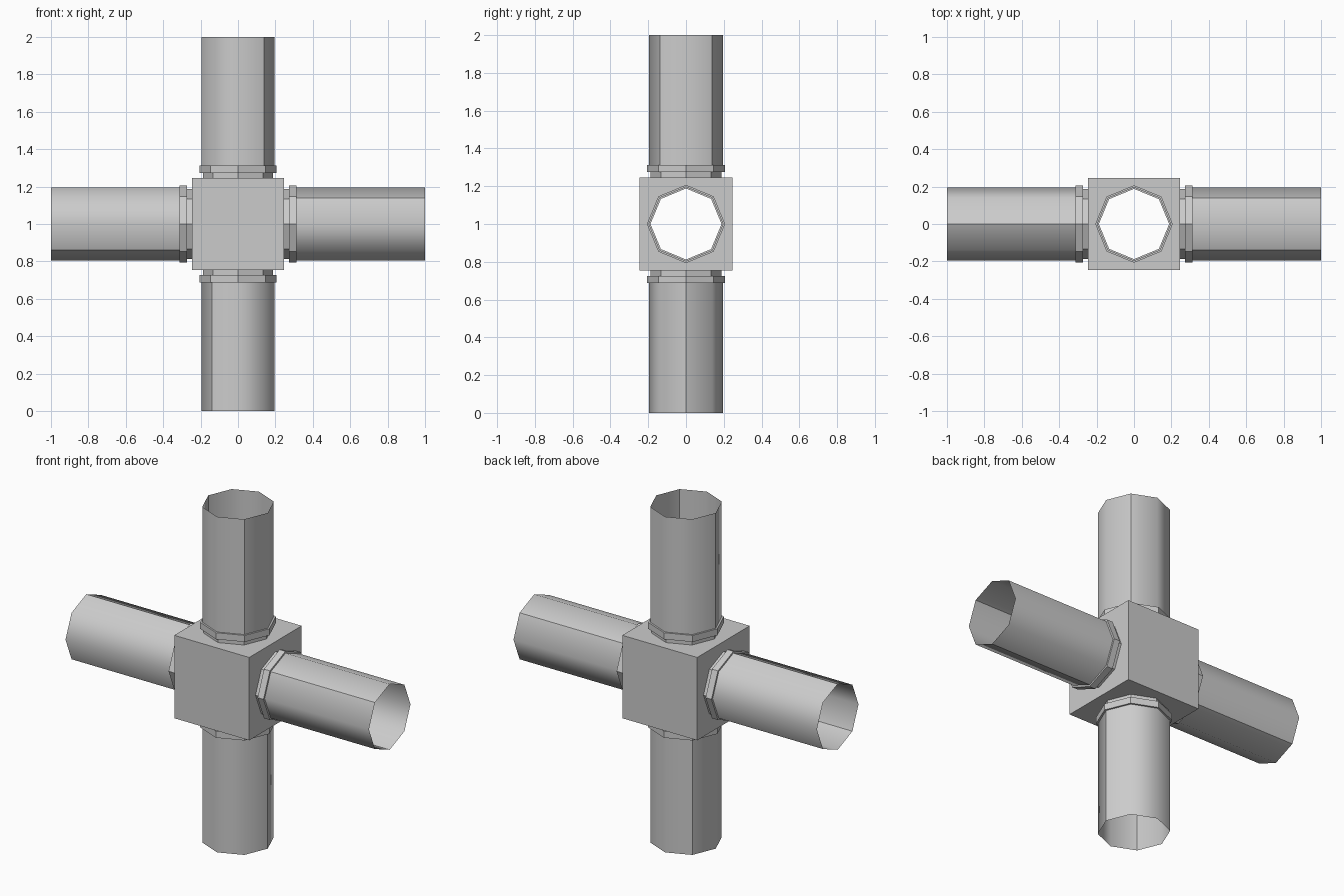
import bpy, bmesh, math

if "Cube" in bpy.data.objects:
    bpy.data.objects.remove(bpy.data.objects["Cube"])

BOX = 0.247                      # half size of the central block
R_NECK, R_COLLAR, R_TUBE = 0.188, 0.207, 0.196
CENTRE_Z = 1.0


# each direction: mapping from a local "up" arm to world, and whether it mirrors
ARMS = {
    "top":    (lambda x, y, h: (x, y, h), False),
    "bottom": (lambda x, y, h: (-x, y, -h), False),
    "right":  (lambda x, y, h: (h, y, x), True),
    "left":   (lambda x, y, h: (-h, y, -x), True),
}


def ring(bm, place, r, h, square=False):
    verts = []
    for k in range(8):
        c, s = math.cos(k * math.pi / 4), math.sin(k * math.pi / 4)
        f = r / max(abs(c), abs(s)) if square else r
        x, y, z = place(c * f, s * f, h)
        verts.append(bm.verts.new((x, y, z + CENTRE_Z)))
    return verts


def bridge(bm, a, b, mirrored, smooth=False):
    for k in range(8):
        j = (k + 1) % 8
        quad = [a[k], a[j], b[j], b[k]]
        f = bm.faces.new(quad[::-1] if mirrored else quad)
        f.smooth = smooth


def finish(bm, name):
    mesh = bpy.data.meshes.new(name)
    bm.to_mesh(mesh)
    bm.free()
    obj = bpy.data.objects.new(name, mesh)
    bpy.context.collection.objects.link(obj)
    return obj


# central block: four pierced sides, plain front and back
bm = bmesh.new()
for place, mirrored in ARMS.values():
    bridge(bm, ring(bm, place, BOX, BOX, True), ring(bm, place, R_NECK, BOX), mirrored)
for s in (-1, 1):
    pts = [(-BOX, -BOX), (0, -BOX), (BOX, -BOX), (BOX, 0),
           (BOX, BOX), (0, BOX), (-BOX, BOX), (-BOX, 0)]
    vs = [bm.verts.new((x, s * BOX, z + CENTRE_Z)) for x, z in pts]
    bm.faces.new(vs if s < 0 else vs[::-1])
bmesh.ops.remove_doubles(bm, verts=bm.verts, dist=1e-4)
finish(bm, "junction_block")

# arms: neck, stepped collar, open thin tube
PROFILE = [(R_NECK, BOX), (R_NECK, 0.274), (R_COLLAR, 0.274),
           (R_COLLAR, 0.313), (R_TUBE, 0.313), (R_TUBE, 1.0)]
for name, (place, mirrored) in ARMS.items():
    bm = bmesh.new()
    rings = [ring(bm, place, r, h) for r, h in PROFILE]
    for i, (a, b) in enumerate(zip(rings, rings[1:])):
        bridge(bm, a, b, mirrored, smooth=(i == len(rings) - 2))
    # the tube is softly shaded except along three creases
    for e in bm.edges:
        e.smooth = False
    for k in (0, 2, 3, 5, 6):
        bm.edges.get((rings[-2][k], rings[-1][k])).smooth = True
    finish(bm, name + "_pipe")
